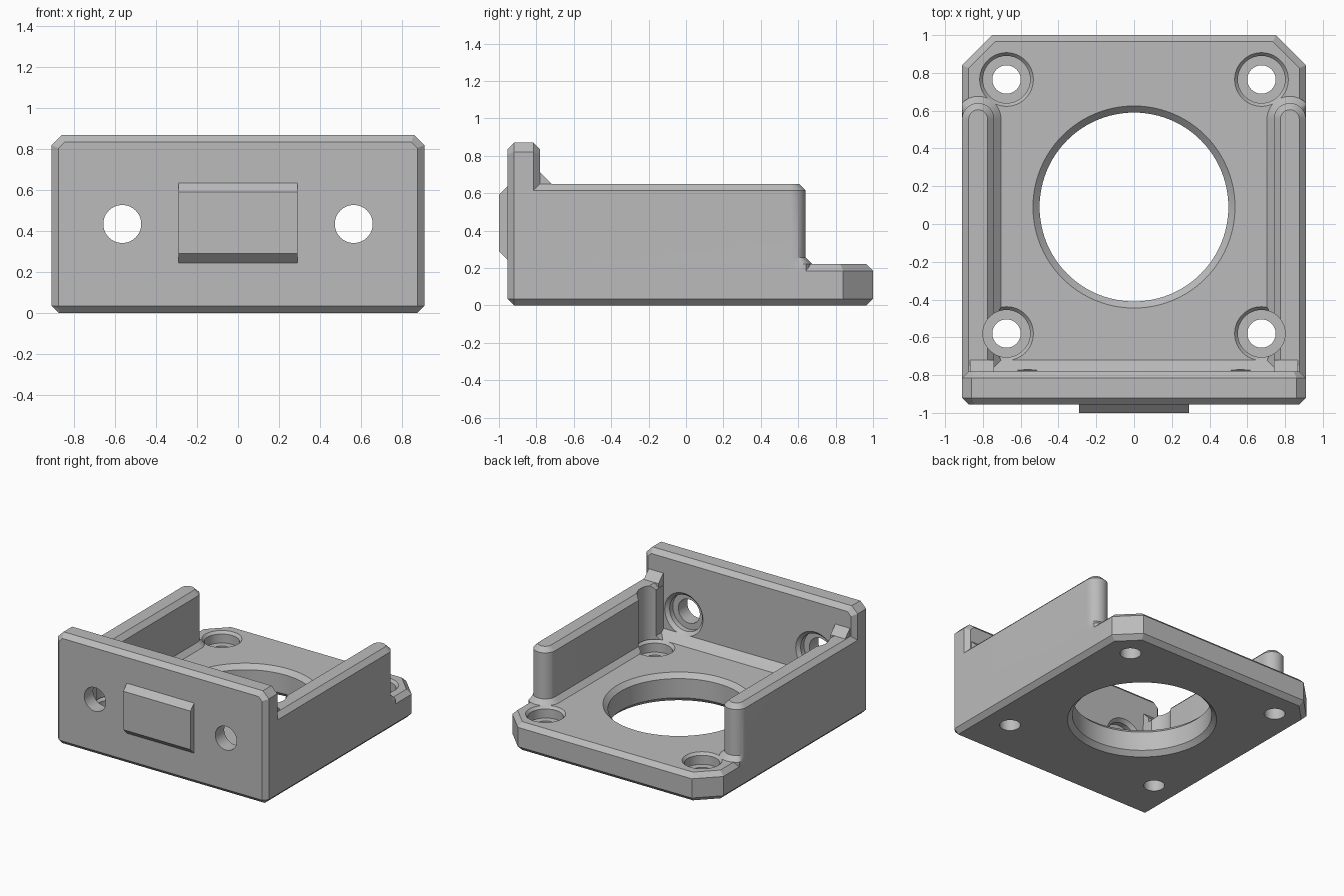
import bpy, bmesh
from math import pi, sin, cos
from mathutils import Matrix

if "Cube" in bpy.data.objects:
    bpy.data.objects.remove(bpy.data.objects["Cube"], do_unlink=True)

gray = bpy.data.materials.new("plain gray")
gray.use_nodes = True
gray.diffuse_color = (0.5, 0.5, 0.5, 1)
gray.node_tree.nodes["Principled BSDF"].inputs["Base Color"].default_value = (0.5, 0.5, 0.5, 1)


def loft(name, rings):
    """Closed solid through matching rings of 3D points."""
    bm = bmesh.new()
    loops = [[bm.verts.new(p) for p in ring] for ring in rings]
    n = len(loops[0])
    for a, b in zip(loops, loops[1:]):
        for i in range(n):
            j = (i + 1) % n
            bm.faces.new((a[i], a[j], b[j], b[i]))
    bm.faces.new(loops[0][::-1])
    bm.faces.new(loops[-1])
    bmesh.ops.recalc_face_normals(bm, faces=bm.faces)
    mesh = bpy.data.meshes.new(name)
    bm.to_mesh(mesh)
    bm.free()
    mesh.materials.append(gray)
    obj = bpy.data.objects.new(name, mesh)
    bpy.context.collection.objects.link(obj)
    return obj


def cut_rect(half, lo, hi, cut_lo, cut_hi, inset):
    """Rectangle with cut corners, shrunk evenly by inset."""
    w, lo, hi = half - inset, lo + inset, hi - inset
    c, d = cut_lo - 0.586 * inset, cut_hi - 0.586 * inset
    right = [(w - c, lo), (w, lo + c), (w, hi - d), (w - d, hi)]
    return right + [(-x, y) for x, y in reversed(right)]


def extrude_x(name, profile, x0, x1):
    return loft(name, [[(x, y, z) for y, z in profile] for x in (x0, x1)])


def lathe(name, profile, place, steps=64):
    """Turned solid along z from (radius, height) pairs, then placed."""
    obj = loft(name, [[(r * cos(2 * pi * i / steps), r * sin(2 * pi * i / steps), z)
                       for i in range(steps)] for r, z in profile])
    obj.data.transform(place)
    return obj


def combine(target, other, operation):
    mod = target.modifiers.new("join", 'BOOLEAN')
    mod.operation, mod.solver, mod.object = operation, 'EXACT', other
    bpy.context.view_layer.objects.active = target
    bpy.ops.object.modifier_apply(modifier=mod.name)
    bpy.data.objects.remove(other, do_unlink=True)


def wall_ring(side, z, inset):
    """Round-ended wall outline, flush with the outer face of the base."""
    r, cx, cy = 0.085 - inset, 0.825, 0.555
    pts = [(cx + r * cos(pi * i / 24), cy + r * sin(pi * i / 24)) for i in range(25)]
    pts += [(cx - r, -0.88), (cx + r, -0.88)]
    return [(side * min(x, 0.91), y, z) for x, y in pts]


# Base plate with chamfered rims and cut back corners
body = loft("bracket_body", [[(x, y, z) for x, y in cut_rect(0.91, -0.955, 1, 0.035, 0.16, d)]
                             for z, d in ((0, 0.035), (0.035, 0), (0.185, 0), (0.22, 0.035))])

# Front wall
parts = [loft("front_wall", [[(x, y, z) for x, z in cut_rect(0.91, 0, 0.87, 0.035, 0.05, d)]
                             for y, d in ((-0.955, 0.035), (-0.92, 0), (-0.815, 0), (-0.78, 0.035))])]

# Side walls, their flared feet and the small braces on top
for side in (-1, 1):
    parts.append(loft("side_wall", [wall_ring(side, z, d)
                                    for z, d in ((0.1, 0), (0.615, 0), (0.65, 0.035))]))
    parts.append(loft("wall_foot", [wall_ring(side, z, d)
                                    for z, d in ((0.185, -0.036), (0.22, -0.036), (0.257, 0.001))]))
    parts.append(extrude_x("wall_brace", [(-0.85, 0.6), (-0.72, 0.6), (-0.72, 0.65),
                                          (-0.785, 0.715), (-0.85, 0.715)], side * 0.742, side * 0.868))

# Sloped bead behind the front wall, and the key on its front
parts.append(extrude_x("front_bead", [(-0.85, 0.15), (-0.72, 0.15), (-0.72, 0.22),
                                      (-0.785, 0.285), (-0.85, 0.285)], -0.8, 0.8))
parts.append(extrude_x("front_key", [(-0.9, 0.245), (-0.955, 0.245), (-1, 0.29),
                                     (-1, 0.59), (-0.955, 0.635), (-0.9, 0.635)], -0.29, 0.29))
for part in parts:
    combine(body, part, 'UNION')

# Large round opening
combine(body, lathe("opening", [(0.57, -0.035), (0.5, 0.035), (0.5, 0.185), (0.57, 0.255)],
                    Matrix.Translation((0, 0.09, 0)), 96), 'DIFFERENCE')

# Screw holes with stepped seats in the base and the front wall
for side in (-1, 1):
    for y in (-0.58, 0.765):
        seat = [(0.075, -0.1), (0.075, 0.13), (0.125, 0.13), (0.125, 0.2),
                (0.143, 0.221), (0.125, 0.23), (0.125, 1)]
        combine(body, lathe("screw_hole", seat, Matrix.Translation((side * 0.675, y, 0))), 'DIFFERENCE')
    seat = [(0.0925, -0.1), (0.0925, 0.11), (0.14, 0.11), (0.14, 0.15), (0.17, 0.18), (0.14, 0.2)]
    place = Matrix.Translation((side * 0.565, -0.955, 0.435)) @ Matrix.Rotation(-pi / 2, 4, 'X')
    combine(body, lathe("wall_hole", seat, place), 'DIFFERENCE')

# Smooth round walls, crisp edges
bpy.ops.object.select_all(action='DESELECT')
body.select_set(True)
bpy.context.view_layer.objects.active = body
bpy.ops.object.shade_smooth_by_angle(angle=0.5)
